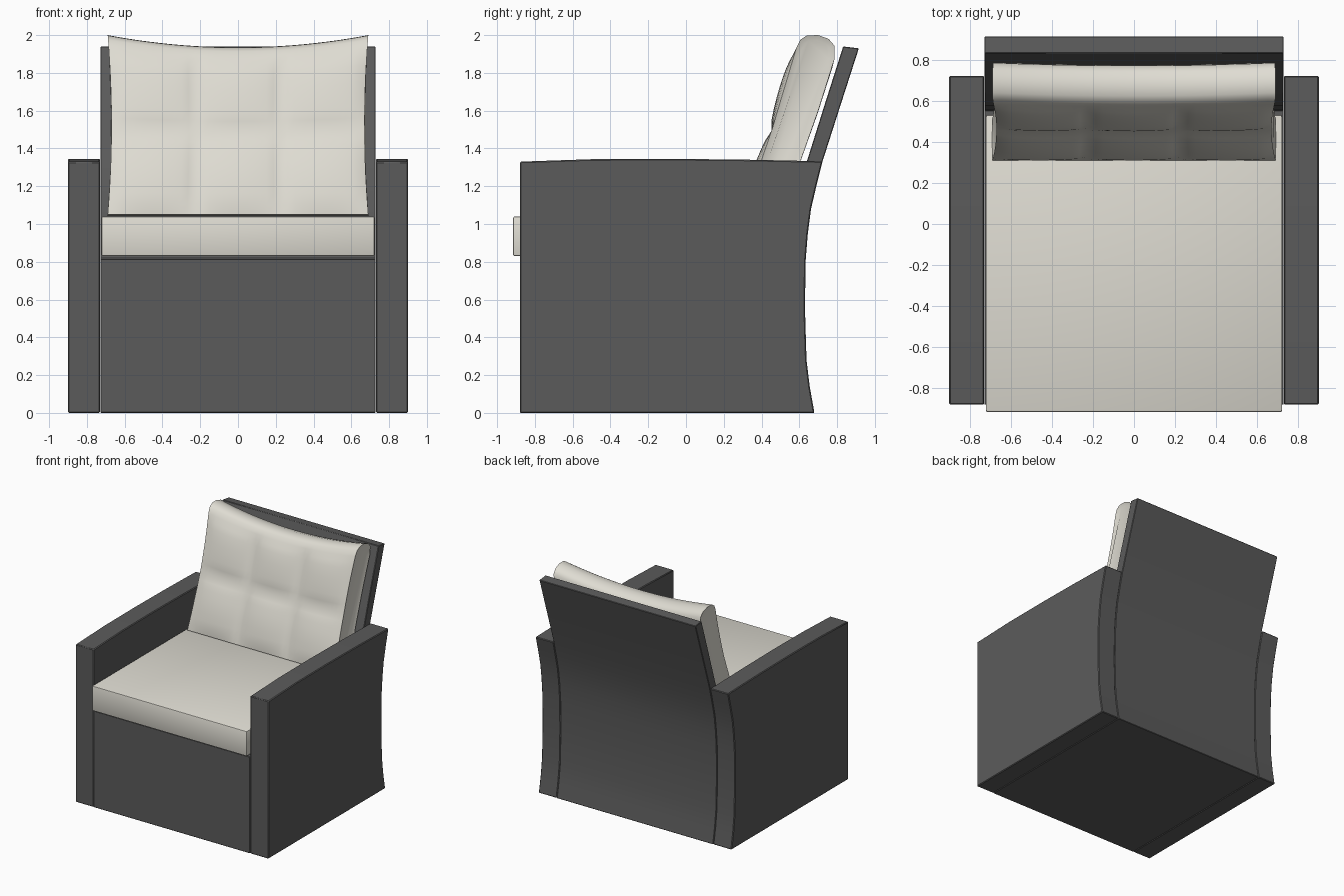
import bpy, bmesh, math

if "Cube" in bpy.data.objects:
    bpy.data.objects.remove(bpy.data.objects["Cube"])


def material(name, rgb):
    m = bpy.data.materials.new(name)
    m.diffuse_color = (*rgb, 1.0)
    m.use_nodes = True
    m.node_tree.nodes["Principled BSDF"].inputs["Base Color"].default_value = m.diffuse_color
    return m


DARK = material("charcoal fabric", (0.105, 0.105, 0.105))
CREAM = material("cream fabric", (0.74, 0.72, 0.65))


def finish(name, bm, mat, bevel=0.0, segments=1, angle=35):
    """Round the hard edges, shade smooth by angle and link the object."""
    bmesh.ops.recalc_face_normals(bm, faces=bm.faces)
    if bevel:
        hard = [e for e in bm.edges if e.calc_face_angle(0) > math.radians(45)]
        bmesh.ops.bevel(bm, geom=hard, offset=bevel, segments=segments,
                        profile=0.5, affect='EDGES')
    me = bpy.data.meshes.new(name)
    bm.to_mesh(me)
    bm.free()
    me.materials.append(mat)
    ob = bpy.data.objects.new(name, me)
    bpy.context.collection.objects.link(ob)
    bpy.ops.object.select_all(action='DESELECT')
    ob.select_set(True)
    bpy.context.view_layer.objects.active = ob
    bpy.ops.object.shade_smooth_by_angle(angle=math.radians(angle))
    return ob


def extrude_profile(name, profile, x0, x1, mat, **kw):
    """Side profile in (y, z) extruded from x0 to x1."""
    bm = bmesh.new()
    a, b = [[bm.verts.new((x, y, z)) for y, z in profile] for x in (x0, x1)]
    n = len(profile)
    for i in range(n):
        j = (i + 1) % n
        bm.faces.new((a[i], a[j], b[j], b[i]))
    bm.faces.new(a)
    bm.faces.new(b)
    return finish(name, bm, mat, **kw)


# Shared concave rear curve, floor to arm height
rear = [(0.68, 0.0), (0.655, 0.14), (0.638, 0.28), (0.63, 0.55), (0.633, 0.8),
        (0.645, 0.95), (0.662, 1.08), (0.69, 1.2), (0.723, 1.332)]

# Arms: slightly crowned top
arm = [(-0.88, 0.0)] + rear + [(0.3, 1.341), (-0.1, 1.345), (-0.5, 1.343),
                               (-0.88, 1.33)]
for side, label in ((-1, "left"), (1, "right")):
    extrude_profile(label + "_arm", arm, side * 0.73, side * 0.90, DARK,
                    bevel=0.006)

# Base and leaning back panel in one side profile
frame = ([(-0.88, 0.0)] + rear +
         [(0.82, 1.635), (0.915, 1.93), (0.832, 1.94), (0.735, 1.635),
          (0.64, 1.332), (0.575, 1.08), (0.555, 0.815), (-0.88, 0.815)])
extrude_profile("base_and_back", frame, -0.729, 0.729, DARK, bevel=0.004)

# Seat cushion
extrude_profile("seat_cushion",
                [(-0.915, 0.83), (0.53, 0.83), (0.53, 1.04), (-0.915, 1.04)],
                -0.722, 0.722, CREAM, bevel=0.008, segments=2)


# Back cushion: quilted front, dipped top, pinched sides
def along(points, v):
    f = v * (len(points) - 1)
    i = min(int(f), len(points) - 2)
    t = f - i
    return [p + (q - p) * t for p, q in zip(points[i], points[i + 1])]


front = [(0.31, 1.05), (0.38, 1.28), (0.455, 1.5), (0.53, 1.75), (0.585, 1.935)]
rest = [(0.605, 1.975), (0.64, 1.998), (0.70, 2.0), (0.755, 1.98),
        (0.785, 1.945), (0.785, 1.87), (0.70, 1.6), (0.605, 1.33),
        (0.51, 1.05), (0.41, 1.042)]
NU, NV = 36, 16
bm = bmesh.new()
rings = []
for iu in range(NU + 1):
    u = -1 + 2 * iu / NU
    pts = []
    for iv in range(NV + 1):
        v = iv / NV
        y, z = along(front, v)
        puff = abs(math.sin(1.5 * math.pi * (u + 1)) * math.sin(2 * math.pi * v))
        pts.append((y - 0.028 * math.sqrt(puff), z))
    ring = []
    for y, z in pts + rest:
        h = (z - 1.05) / 0.95
        x = u * (0.67 + 0.02 * (2 * h - 1) ** 2)
        dip = 0.065 * (1 - u * u) * max(h, 0) ** 2
        ring.append(bm.verts.new((x, y - 0.25 * dip, z - dip)))
    rings.append(ring)
n = len(rings[0])
for a, b in zip(rings, rings[1:]):
    for i in range(n):
        j = (i + 1) % n
        bm.faces.new((a[i], a[j], b[j], b[i]))
caps = [bm.faces.new(rings[0]), bm.faces.new(rings[-1])]
bmesh.ops.recalc_face_normals(bm, faces=bm.faces)
# Sunken side panels
bmesh.ops.inset_individual(bm, faces=caps, thickness=0.03, depth=-0.012)
finish("back_cushion", bm, CREAM, angle=50)
